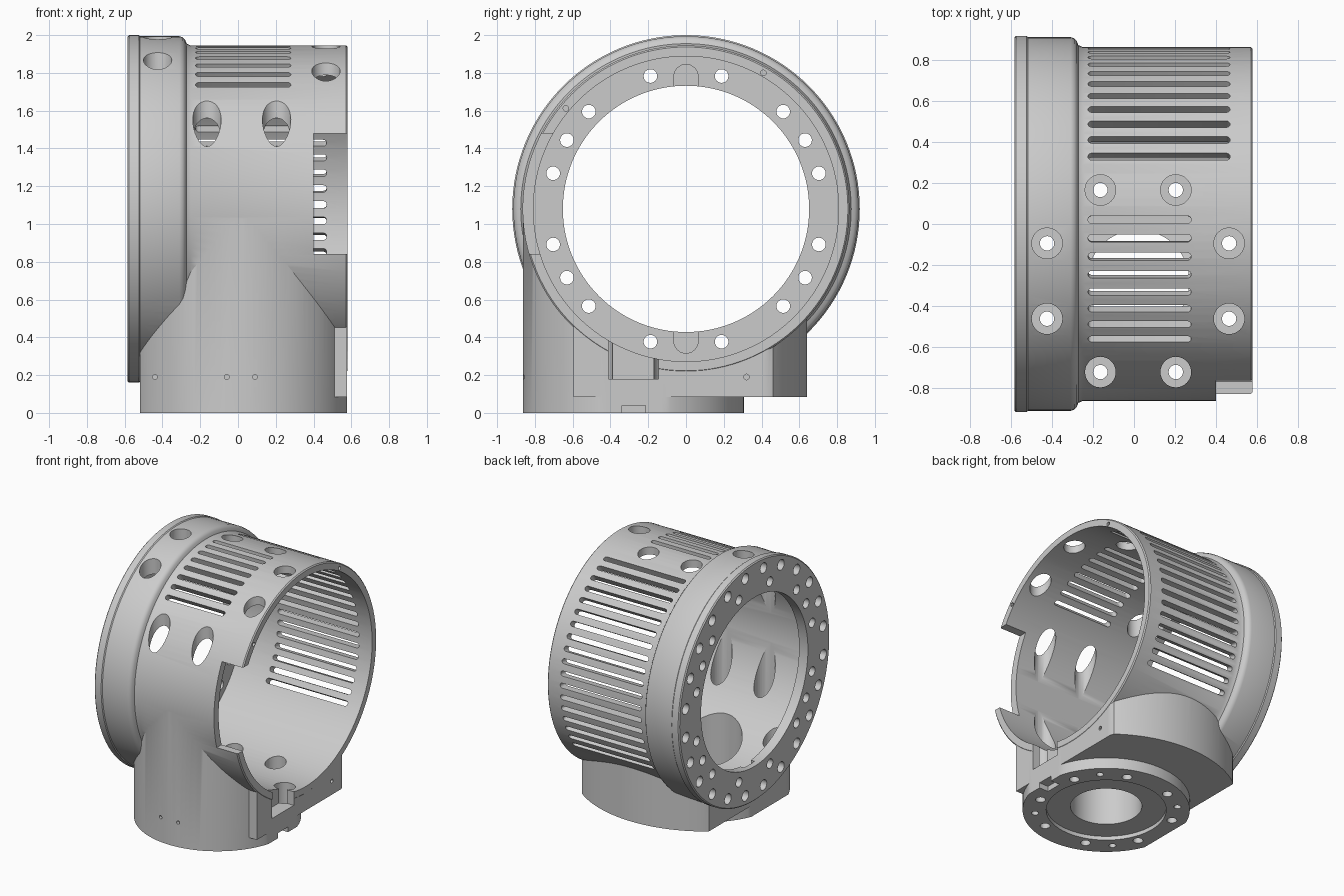
import bpy, bmesh
from math import sin, cos, pi, radians
from mathutils import Matrix

if "Cube" in bpy.data.objects:
    bpy.data.objects.remove(bpy.data.objects["Cube"])

T = Matrix.Translation
AX = T((0, 0, 1.08)) @ Matrix.Rotation(pi / 2, 4, 'Y')   # local z -> world x on barrel axis
CX, CY = 0.02, -0.279                                     # centre of the round foot


def skin(bm, rings):
    """Join equal vertex rings into a closed solid."""
    n = len(rings[0])
    for a, b in zip(rings, rings[1:]):
        for i in range(n):
            j = (i + 1) % n
            bm.faces.new((a[i], a[j], b[j], b[i]))
    bm.faces.new(rings[0][::-1])
    bm.faces.new(rings[-1])


def lathe(bm, prof, mat, n=32):
    """Solid of revolution about local z from (radius, height) pairs."""
    skin(bm, [[bm.verts.new(mat @ T((r * cos(2 * pi * i / n), r * sin(2 * pi * i / n), h)).translation)
               for i in range(n)] for r, h in prof])


def prism(bm, pts, z0, z1, mat=Matrix()):
    skin(bm, [[bm.verts.new(mat @ T((x, y, z)).translation) for x, y in pts] for z in (z0, z1)])


def box(bm, x0, x1, y0, y1, z0, z1):
    prism(bm, [(x0, y0), (x1, y0), (x1, y1), (x0, y1)], z0, z1)


def capsule(x0, x1, w, n=8):
    r = w / 2
    right = [(x1 - r + r * cos(a), r * sin(a)) for a in (-pi / 2 + pi * i / n for i in range(n + 1))]
    left = [(x0 + r + r * cos(a), r * sin(a)) for a in (pi / 2 + pi * i / n for i in range(n + 1))]
    return right + left


def clamped_disc(r, ymin_left, ymin_right, n=128):
    """Round outline with flats on both sides and at the front."""
    out = []
    for i in range(n):
        a = 2 * pi * i / n
        x = min(0.578, max(-0.52, CX + r * cos(a)))
        y = max(CY + r * sin(a), ymin_right if x > 0 else ymin_left)
        if not out or abs(x - out[-1][0]) + abs(y - out[-1][1]) > 1e-5:
            out.append((x, y))
    return out


def make(name, build):
    bm = bmesh.new()
    build(bm)
    bmesh.ops.recalc_face_normals(bm, faces=bm.faces)
    me = bpy.data.meshes.new(name)
    bm.to_mesh(me)
    bm.free()
    ob = bpy.data.objects.new(name, me)
    bpy.context.collection.objects.link(ob)
    return ob


def combine(target, tool, op):
    tool.hide_render = True
    mod = target.modifiers.new(op, 'BOOLEAN')
    mod.operation, mod.solver, mod.object = op, 'EXACT', tool
    bpy.context.view_layer.objects.active = target
    bpy.ops.object.modifier_apply(modifier=mod.name)
    bpy.data.objects.remove(tool)


# Barrel with its thick flange, lying along x
housing = make("barrel_housing", lambda bm: lathe(bm, [
    (0.912, -0.585), (0.92, -0.577), (0.92, -0.525), (0.914, -0.518), (0.914, -0.31),
    (0.908, -0.292), (0.895, -0.28), (0.875, -0.272), (0.865, -0.25),
    (0.865, 0.572), (0.857, 0.58)], AX, 128))

# Round foot tower and the wider curved block behind it
combine(housing, make("tower", lambda bm: prism(bm, clamped_disc(0.585, -2, -2), 0, 1.03)), 'UNION')
combine(housing, make("block", lambda bm: prism(bm, clamped_disc(0.92, -0.28, -0.595), 0.085, 0.9)), 'UNION')

# Main cavity and the round opening through the end plate
combine(housing, make("cavity", lambda bm: lathe(bm, [
    (0.652, -0.7), (0.652, -0.51), (0.808, -0.51), (0.808, 0.7)], AX, 128)), 'DIFFERENCE')


# Vertical bolt holes with wide access bores, plus the central bore of the foot
def foot_holes(bm):
    for k in range(8):
        a = radians(22.5 + 45 * k)
        lathe(bm, [(0.035, -0.1), (0.035, 0.11), (0.075, 0.11), (0.075, 2.2)],
              T((CX + 0.482 * cos(a), CY + 0.482 * sin(a), 0)))
    lathe(bm, [(0.42, -0.1), (0.42, 0.03), (0.25, 0.03), (0.25, 0.5)], T((CX, CY, 0)), 64)
    for k in range(4):
        a = radians(90 * k + 45)
        lathe(bm, [(0.025, -0.1), (0.025, 0.05)], T((CX + 0.5 * cos(a), CY + 0.5 * sin(a), 0)), 16)


combine(housing, make("foot_holes", foot_holes), 'DIFFERENCE')


# Cooling slots: short set over the top, long set down the back
def slots(bm):
    sets = [(1.4 - 6 * k, 0.28) for k in range(8)] + [(22.4 + 6 * k, 0.47) for k in range(18)]
    for deg, x1 in sets:
        prism(bm, capsule(-0.225, x1, 0.038), 0.7, 1.0,
              T((0, 0, 1.08)) @ Matrix.Rotation(radians(-deg), 4, 'X'))


combine(housing, make("slots", slots), 'DIFFERENCE')


# End plate: inner through holes, outer blind holes, two round-ended notches
def plate_holes(bm):
    for k in range(24):
        if 15 * k % 180 not in (0, 30, 90, 150):
            a = radians(15 * k)
            lathe(bm, [(0.036, -0.7), (0.036, -0.4)], AX @ T((0.728 * cos(a), 0.728 * sin(a), 0)), 24)
        b = radians(15 * k + 7.5)
        lathe(bm, [(0.04, -0.7), (0.04, -0.535)], AX @ T((0.845 * cos(b), 0.845 * sin(b), 0)), 24)
    for x0, x1 in ((0.56, 0.765), (-0.765, -0.56)):
        prism(bm, capsule(x0, x1, 0.13), -0.54, -0.45, AX)


combine(housing, make("plate_holes", plate_holes), 'DIFFERENCE')


# Side window, rim pocket, foot notch and small screw holes
def notches(bm):
    box(bm, 0.40, 0.7, -1.0, -0.6, 0.84, 1.48)
    box(bm, 0.47, 0.7, -0.41, -0.145, 0.18, 0.4)
    box(bm, 0.5, 0.7, -0.34, -0.215, -0.1, 0.04)
    for x in (-0.44, -0.06, 0.09):
        lathe(bm, [(0.013, -0.1), (0.013, 0.35)],
              T((x, -0.9, 0.19)) @ Matrix.Rotation(-pi / 2, 4, 'X') @ T((0, 0, 0)), 12)
    for y, z in ((0.41, 1.8), (-0.636, 1.612), (0.32, 0.19)):
        lathe(bm, [(0.015, 0.53), (0.015, 0.7)], T((0, y, z)) @ Matrix.Rotation(pi / 2, 4, 'Y'), 12)


combine(housing, make("notches", notches), 'DIFFERENCE')

bpy.ops.object.select_all(action='DESELECT')
housing.select_set(True)
bpy.context.view_layer.objects.active = housing
bpy.ops.object.shade_smooth_by_angle(angle=radians(30))
